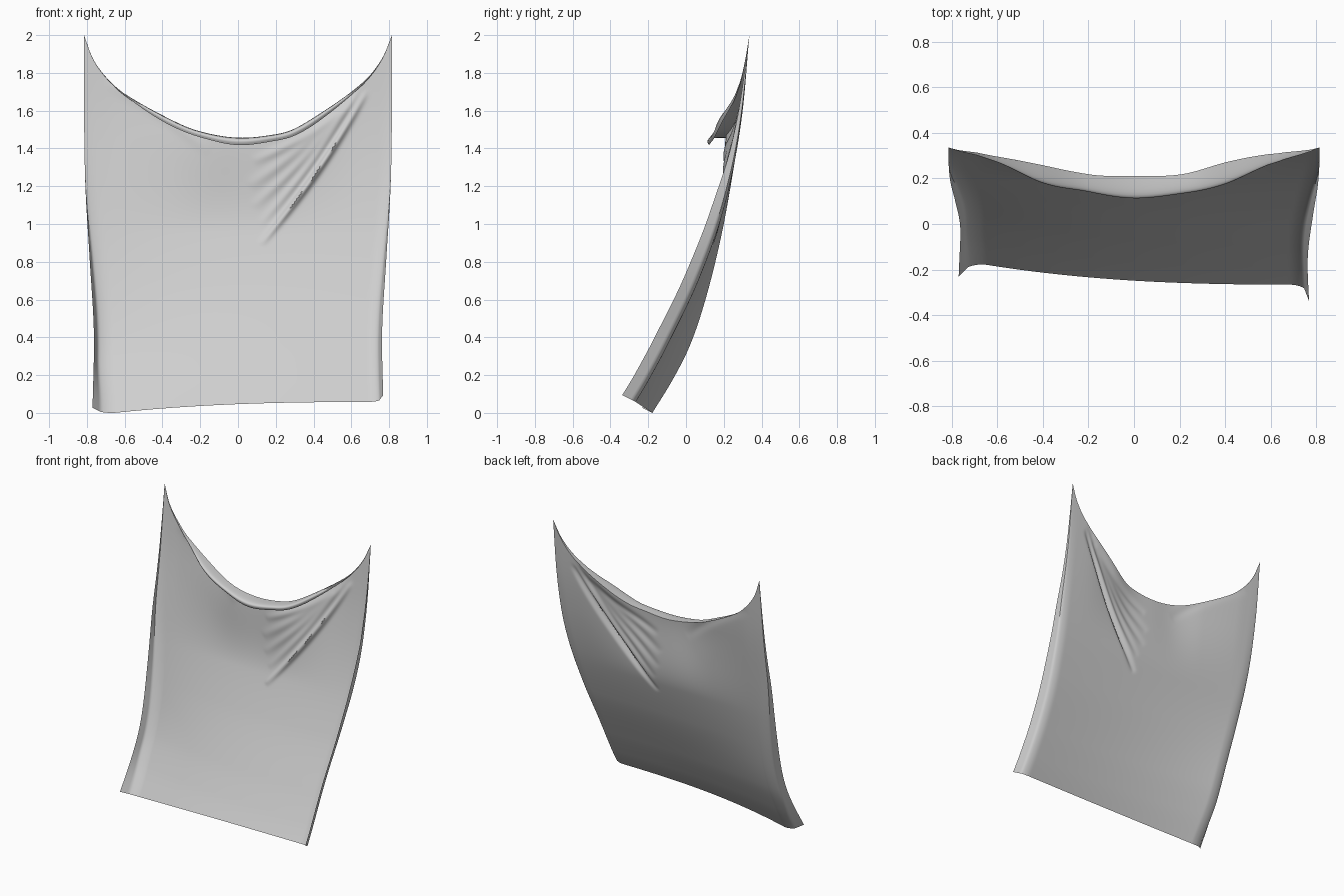
import bpy
import bmesh
import math

cube = bpy.data.objects.get("Cube")
if cube:
    bpy.data.objects.remove(cube, do_unlink=True)


def curve(points, t):
    """Smooth interpolation through a short list of (t, value) points."""
    t = min(max(t, points[0][0]), points[-1][0])
    n = len(points)
    slope = []
    for i in range(n):
        a, b = points[max(i - 1, 0)], points[min(i + 1, n - 1)]
        slope.append((b[1] - a[1]) / (b[0] - a[0]))
    i = next(k for k in range(n - 1) if t <= points[k + 1][0])
    (t0, p0), (t1, p1) = points[i], points[i + 1]
    h = t1 - t0
    q = (t - t0) / h
    return (p0 * (1 + 2 * q) * (1 - q) ** 2 + p1 * q * q * (3 - 2 * q)
            + h * q * (1 - q) * (slope[i] * (1 - q) - slope[i + 1] * q))


def smooth(a, b, t):
    t = min(max((t - a) / (b - a), 0), 1)
    return t * t * (3 - 2 * t)


# Shape of the hanging cloth: side lean, twist, width, hem flap and neckline
LEAN = [(0, -.178), (.18, -.068), (.36, .022), (.6, .103), (.92, .183),
        (1.25, .245), (1.6, .298), (2, .336)]
TWIST = [(0, .125), (.35, .12), (.7, .065), (1.03, .02), (1.35, 0), (2, 0)]
WIDTH = [(0, .77), (.4, .763), (.8, .785), (1.2, .808), (1.6, .815), (2, .815)]
FLAP = [(0, .08), (.7, .078), (1.1, .065), (1.4, .035), (1.8, .01), (2, 0)]
NECK = [(-.815, 2), (-.77, 1.88), (-.7, 1.78), (-.6, 1.69), (-.35, 1.55),
        (-.2, 1.49), (0, 1.457), (.2, 1.475), (.3, 1.505), (.45, 1.595),
        (.6, 1.7), (.7, 1.79), (.77, 1.89), (.815, 2)]
SAG = [(-.8, 0), (-.65, .004), (-.4, .032), (-.18, .068), (0, .07),
       (.2, .066), (.4, .025), (.58, .003), (.8, 0)]
LIP = [(-.815, 0), (-.6, .025), (-.4, .078), (-.2, .077), (0, .098),
       (.2, .085), (.4, .095), (.6, .045), (.815, 0)]

# Pleats: start x, start z, end x, end z, depth, width
PLEATS = [(.68, 1.7, .12, .89, .03, .017), (.66, 1.74, .12, 1, .012, .02),
          (.64, 1.7, .08, 1.09, .012, .025), (.6, 1.66, .06, 1.2, .012, .03),
          (.56, 1.62, .08, 1.33, .012, .025), (-.7, 1.75, -.15, 1.38, .006, .03)]


def pleat_depth(x, z):
    total = 0
    for x0, z0, x1, z1, depth, width in PLEATS:
        dx, dz = x1 - x0, z1 - z0
        length = math.hypot(dx, dz)
        t = ((x - x0) * dx + (z - z0) * dz) / length ** 2
        if 0 < t < 1:
            d = ((x - x0) * dz - (z - z0) * dx) / length
            d += .025 * math.sin(math.pi * t)
            total += depth * math.sin(math.pi * t) ** .6 * math.exp(-(d / width) ** 2)
    return total


def cloth_point(s, v, r):
    """s runs across, v runs up the sheet, r rolls over the neckline lip."""
    side = math.copysign(1, s)
    a = min(abs(s) / .93, 1)
    hem = max(abs(s) - .93, 0) / .07
    turn = 1 - min((1 - side * a) / 1.9, 1) ** 2.5
    x = .815 * a * side
    bottom = .058 * turn
    z = bottom + v * (curve(NECK, x) - bottom)
    flare = .022 * (1 - smooth(.5, 1.3, z))
    if side < 0:
        flare += .02 * (1 - smooth(0, .3, z))
    x = (curve(WIDTH, z) - flare) * a * side
    y = curve(LEAN, z) - curve(TWIST, z) * turn
    # The middle sags forward under the neckline
    y -= curve(SAG, x) * smooth(.95, 1.5, z)
    y -= pleat_depth(x, z)
    # Side edges round forward into narrow flaps that flare outward
    flap = curve(FLAP, z) * (.75 if side < 0 else 1)
    roll = flap * (.2 * max((a - .92) / .08, 0) ** 2 + .8 * hem)
    x += side * flare * hem
    tilt = .45 * (1 - smooth(0, 1.4, z))
    y -= roll * math.sqrt(1 - tilt * tilt)
    z += roll * tilt
    # Neckline lip reaches forward and tucks under
    lip = curve(LIP, x)
    y -= lip * math.sin(2 * r)
    z -= lip * .4 * r ** 3
    return x, y, z


ACROSS, UP, ROLL = 150, 120, 10
bm = bmesh.new()
rows = []
for j in range(UP + ROLL + 1):
    v = min(j / UP, 1)
    r = max(j - UP, 0) / ROLL
    rows.append([bm.verts.new(cloth_point(2 * i / ACROSS - 1, v, r))
                 for i in range(ACROSS + 1)])
for low, high in zip(rows, rows[1:]):
    for i in range(ACROSS):
        bm.faces.new((low[i], low[i + 1], high[i + 1], high[i]))
bmesh.ops.remove_doubles(bm, verts=bm.verts, dist=.0002)

mesh = bpy.data.meshes.new("draped_cloth")
bm.to_mesh(mesh)
bm.free()
cloth = bpy.data.objects.new("draped_cloth", mesh)
bpy.context.collection.objects.link(cloth)

# Plain light grey fabric
fabric = bpy.data.materials.new("light_grey_fabric")
fabric.use_nodes = True
grey = (.62, .62, .62, 1)
fabric.diffuse_color = grey
fabric.node_tree.nodes["Principled BSDF"].inputs["Base Color"].default_value = grey
mesh.materials.append(fabric)

bpy.context.view_layer.objects.active = cloth
cloth.select_set(True)
bpy.ops.object.shade_smooth_by_angle(angle=math.radians(50))
